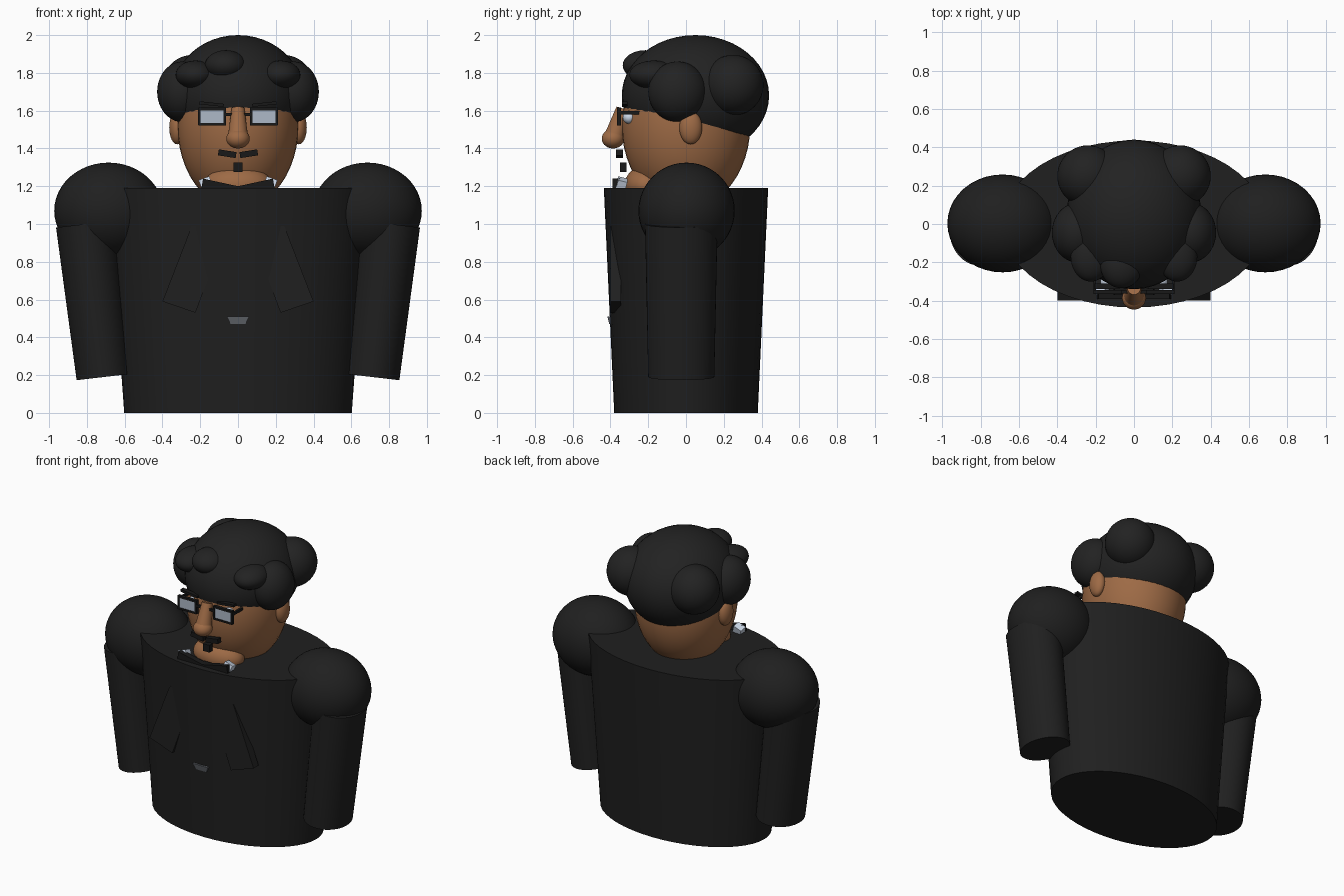
import bpy, bmesh
from math import radians
from mathutils import Vector, Matrix

if "Cube" in bpy.data.objects:
    bpy.data.objects.remove(bpy.data.objects["Cube"], do_unlink=True)


def material(name, r, g, b):
    m = bpy.data.materials.new(name)
    m.use_nodes = True
    m.diffuse_color = (r, g, b, 1)
    m.node_tree.nodes["Principled BSDF"].inputs["Base Color"].default_value = (r, g, b, 1)
    return m


CLOTH = material("black cloth", .014, .014, .014)
HAIR = material("black hair", .016, .016, .016)
DARK = material("dark trim", .009, .009, .009)
SKIN = material("brown skin", .34, .145, .06)
GLASS = material("pale glass", .42, .48, .57)
WHITE = material("white", .62, .70, .82)
METAL = material("grey metal", .13, .14, .16)


def finish(name, bm, mat, smooth=False):
    bmesh.ops.recalc_face_normals(bm, faces=bm.faces)
    mesh = bpy.data.meshes.new(name)
    bm.to_mesh(mesh)
    bm.free()
    mesh.materials.append(mat)
    ob = bpy.data.objects.new(name, mesh)
    bpy.context.collection.objects.link(ob)
    if smooth:
        bpy.ops.object.select_all(action="DESELECT")
        ob.select_set(True)
        bpy.context.view_layer.objects.active = ob
        bpy.ops.object.shade_smooth_by_angle(angle=radians(40))
    return ob


def ball(name, centre, radii, mat):
    bm = bmesh.new()
    bmesh.ops.create_uvsphere(bm, u_segments=40, v_segments=24, radius=1,
                              matrix=Matrix.Translation(centre) @ Matrix.Diagonal((*radii, 1)))
    return finish(name, bm, mat, True)


def taper(name, low, high, r_low, r_high, mat, squash=1):
    """Capped cone between two points; squash scales its width along x."""
    low, high = Vector(low), Vector(high)
    axis = high - low
    # keep the local y axis level with world y
    z = axis.normalized()
    x = Vector((0, 1, 0)).cross(z).normalized()
    turn = Matrix((x, z.cross(x), z)).transposed().to_4x4()
    bm = bmesh.new()
    bmesh.ops.create_cone(bm, cap_ends=True, segments=48, radius1=r_low, radius2=r_high, depth=axis.length,
                          matrix=Matrix.Translation((low + high) / 2) @ turn @ Matrix.Diagonal((squash, 1, 1, 1)))
    return finish(name, bm, mat, True)


def box(name, centre, size, mat, tilt=0, pitch=0):
    bm = bmesh.new()
    turn = Matrix.Rotation(radians(tilt), 4, "Y") @ Matrix.Rotation(radians(pitch), 4, "X")
    bmesh.ops.create_cube(bm, size=1, matrix=Matrix.Translation(centre) @ turn @ Matrix.Diagonal((*size, 1)))
    return finish(name, bm, mat)


def plate(name, outline, front, back, mat):
    """Prism from an outline in x and z."""
    bm = bmesh.new()
    face = bm.faces.new([bm.verts.new((x, front, z)) for x, z in outline])
    new = bmesh.ops.extrude_face_region(bm, geom=[face])["geom"]
    bmesh.ops.translate(bm, vec=(0, back - front, 0), verts=[v for v in new if isinstance(v, bmesh.types.BMVert)])
    return finish(name, bm, mat)


SIDES = (("left", 1), ("right", -1))

# Jacket body
taper("torso", (0, 0, 0), (0, 0, 1.19), .38, .435, CLOTH, 1.585)
button = plate("button", [(-.06, .51), (.06, .51), (.04, .47), (-.04, .47)], -.416, -.37, METAL)
for v in button.data.vertices:
    if v.co.z < .5:
        v.co.y += .01

# Head
ball("head", (0, 0, 1.52), (.32, .34, .44), SKIN)
ball("chin", (0, -.21, 1.205), (.18, .115, .105), SKIN)
taper("nose_bridge", (0, -.383, 1.45), (0, -.335, 1.612), .055, .034, SKIN)
ball("nose_tip", (0, -.386, 1.452), (.062, .06, .052), SKIN)
box("chin_tuft", (0, -.332, 1.3), (.05, .036, .05), DARK)

# Hair
ball("hair_cap", (0, .05, 1.68), (.35, .39, .32), HAIR)
ball("hair_front_curl", (-.065, -.215, 1.84), (.11, .12, .08), HAIR)

# Glasses bridge and bow tie knot
box("glasses_bridge", (0, -.355, 1.58), (.15, .015, .015), DARK)
box("bow_knot", (0, -.36, 1.18), (.05, .05, .04), DARK)

for side, s in SIDES:
    # Arms and lapels
    ball(side + "_shoulder", (s * .685, .003, 1.07), (.288, .255, .255), CLOTH)
    taper(side + "_arm", (s * .71, -.025, .19), (s * .805, -.025, 1.0), .175, .192, CLOTH, .83)
    plate(side + "_lapel", [(s * x, z) for x, z in ((.40, .59), (.225, .53), (.06, .98), (.245, .99))],
          -.40, -.345, CLOTH)

    # Ears and hair curls
    ball(side + "_ear", (s * .322, .025, 1.51), (.042, .06, .088), SKIN)
    ball(side + "_side_curl", (s * .295, -.045, 1.70), (.133, .155, .16), HAIR)
    ball(side + "_back_curl", (s * .24, .25, 1.735), (.16, .16, .16), HAIR)
    ball(side + "_brow_curl", (s * .225, -.17, 1.79), (.105, .13, .075), HAIR)

    # Eyes, brows and glasses
    ball(side + "_eye", (s * .135, -.30, 1.565), (.04, .035, .035), WHITE)
    box(side + "_brow", (s * .14, -.325, 1.635), (.13, .03, .016), DARK, tilt=-s * 6)
    box(side + "_lens", (s * .137, -.355, 1.568), (.125, .012, .075), GLASS)
    for part, x, z, w, h in (("top", .137, 1.609, .146, .014), ("bottom", .137, 1.528, .146, .012),
                             ("outer", .204, 1.568, .013, .09), ("inner", .07, 1.568, .013, .09)):
        box(side + "_frame_" + part, (s * x, -.355, z), (w, .022, h), DARK)
    box(side + "_temple", (s * .204, -.30, 1.59), (.014, .12, .018), DARK)

    # Moustache half, collar wing and bow tie wing
    box(side + "_moustache", (s * .057, -.352, 1.372), (.095, .036, .032), DARK, tilt=-s * 9)
    box(side + "_collar", (s * .165, -.345, 1.20), (.06, .05, .08), WHITE, tilt=s * 20, pitch=-15)
    plate(side + "_bow_wing", [(s * x, z) for x, z in ((0, 1.2), (.185, 1.24), (.2, 1.15), (0, 1.16))],
          -.39, -.35, DARK)
